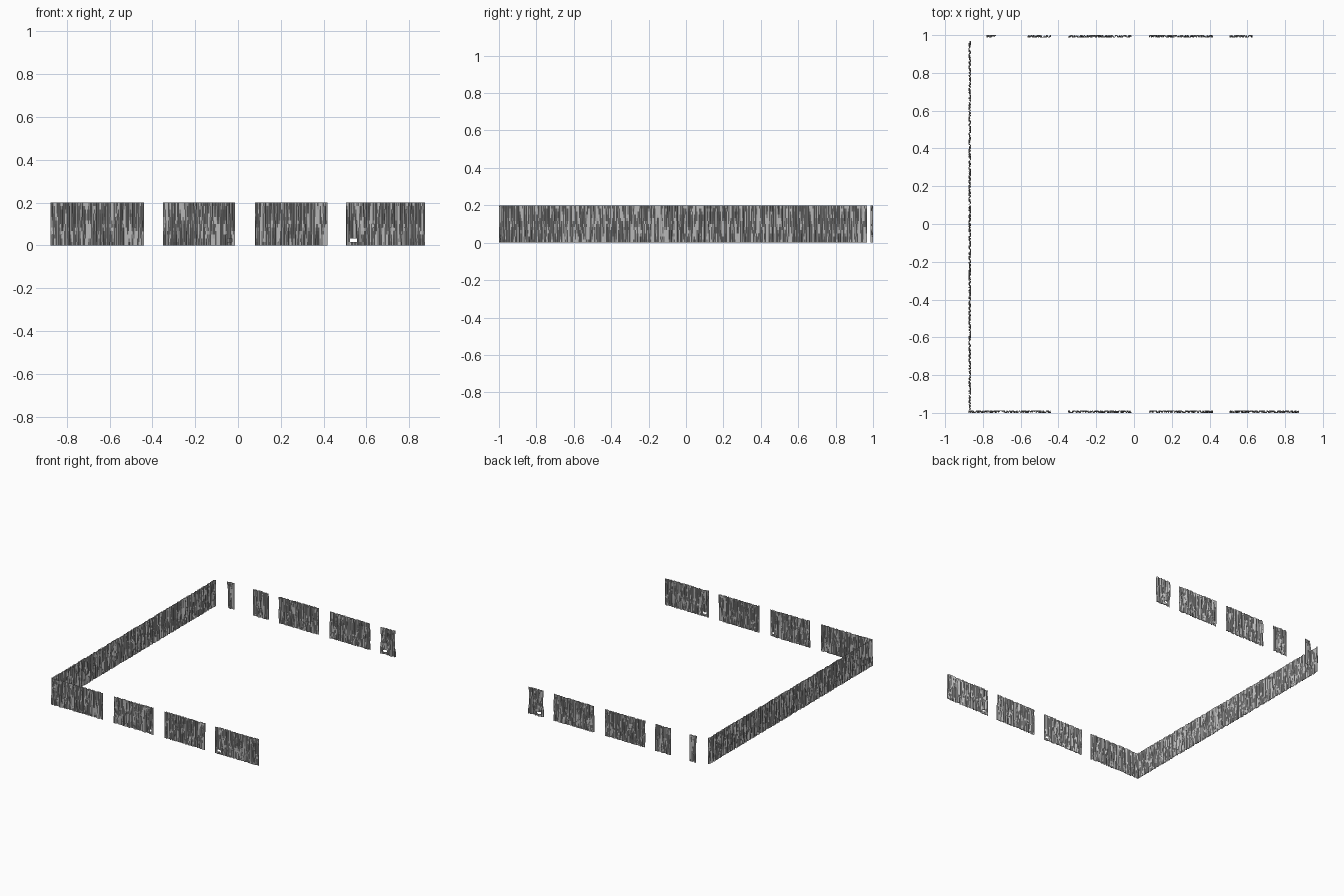
import bpy, bmesh, math
from mathutils import Vector, noise

if "Cube" in bpy.data.objects:
    bpy.data.objects.remove(bpy.data.objects["Cube"])

HEIGHT = 0.20
COL, ROWS = 0.0036, 12
SHEET = 0.004          # sheet thickness at any point

grey = bpy.data.materials.new("weathered_grey")
grey.diffuse_color = (0.48, 0.48, 0.48, 1)
grey.use_nodes = True
grey.node_tree.nodes["Principled BSDF"].inputs["Base Color"].default_value = grey.diffuse_color


def grain(u, z, seed):
    # Vertically stretched noise, sharpened into steep bark-like furrows
    n = noise.noise(Vector((u * 165, z * 7, seed)))
    return min(1.0, max(0.0, 0.5 + n * 3.2))


def wall(name, start, end, place, groove=0.009, holes=(), seed=0.0):
    """Furrowed sheet along u; place(u, depth, z) gives its position."""
    cols = max(2, round((end - start) / COL))
    bm = bmesh.new()
    front, back = [], []
    for i in range(cols + 1):
        u = start + (end - start) * i / cols
        cf, cb = [], []
        for j in range(ROWS + 1):
            z = HEIGHT * j / ROWS
            d = groove * grain(u, z, seed)
            cf.append(bm.verts.new(place(u, d, z)))
            cb.append(bm.verts.new(place(u, d + SHEET, z)))
        front.append(cf)
        back.append(cb)
    pair = {f: b for cf, cb in zip(front, back) for f, b in zip(cf, cb)}
    faces = []
    for i in range(cols):
        u = start + (end - start) * (i + 0.5) / cols
        for j in range(ROWS):
            # Leave out the small drain holes near the ground
            if j == 1 and any(a < u < b for a, b in holes):
                continue
            faces.append(bm.faces.new([front[i][j], front[i + 1][j],
                                       front[i + 1][j + 1], front[i][j + 1]]))
    rim = [e for e in bm.edges if len(e.link_faces) == 1]
    for f in faces:
        bm.faces.new([pair[v] for v in reversed(f.verts)])
    for e in rim:
        a, b = e.verts
        bm.faces.new([a, b, pair[b], pair[a]])
    loose = [v for v in bm.verts if not v.link_faces]
    bmesh.ops.delete(bm, geom=loose, context='VERTS')
    bmesh.ops.recalc_face_normals(bm, faces=bm.faces[:])
    mesh = bpy.data.meshes.new(name)
    bm.to_mesh(mesh)
    bm.free()
    mesh.materials.append(grey)
    obj = bpy.data.objects.new(name, mesh)
    bpy.context.collection.objects.link(obj)


# Front row of wall panels
for k, (a, b) in enumerate([(-0.875, -0.44), (-0.35, -0.013),
                            (0.08, 0.418), (0.505, 0.873)]):
    wall(f"front_wall_{k + 1}", a, b, lambda u, d, z: (u, -1 + d, z),
         holes=[(0.522, 0.554), (-0.048, -0.027)], seed=0.37 + k * 3.1)

# Back row, with a broken-up left end
for k, (a, b) in enumerate([(-0.782, -0.73), (-0.565, -0.44), (-0.35, -0.013),
                            (0.08, 0.418), (0.505, 0.628)]):
    wall(f"back_wall_{k + 1}", a, b, lambda u, d, z: (u, 1 - d, z),
         holes=[(0.522, 0.554)], seed=20.37 + k * 3.1)

# Long continuous wall on the left
wall("left_wall", -0.986, 0.968, lambda u, d, z: (-0.875 + d, u, z),
     groove=0.007, seed=50.4)
